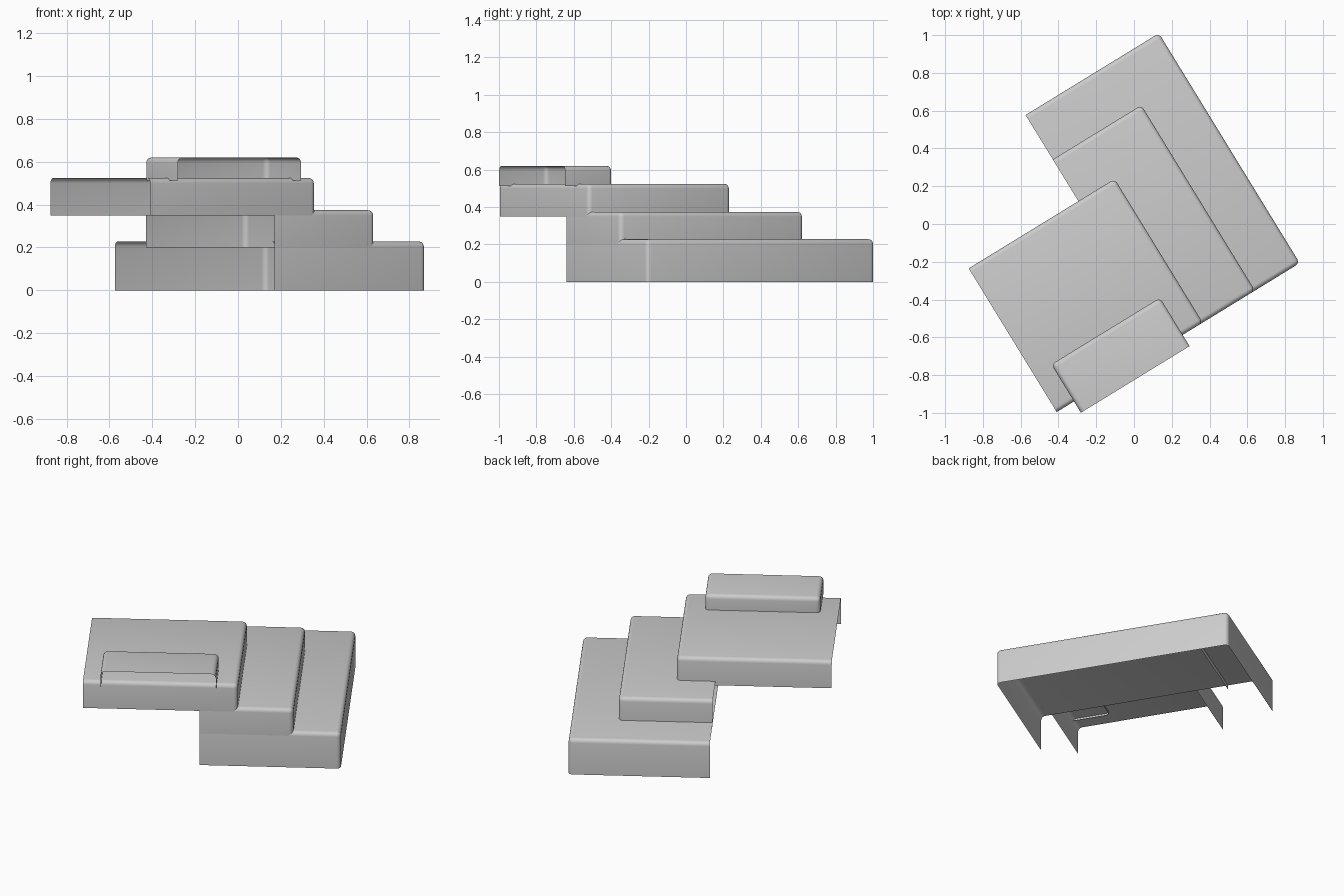
import bpy, bmesh, math
from mathutils import Matrix

if "Cube" in bpy.data.objects:
    bpy.data.objects.remove(bpy.data.objects["Cube"])

ANGLE = math.radians(31.5)   # whole stack is turned about z
RADIUS = 0.025               # rounding of every closed edge


def tier(name, a, b, z, open_side):
    """Thin box shell without a floor and without one side, closed edges rounded."""
    bm = bmesh.new()
    bmesh.ops.create_cube(bm, size=1)
    size = [hi - lo for lo, hi in (a, b, z)]
    mid = [(hi + lo) / 2 for lo, hi in (a, b, z)]
    # remove the floor and the open side
    gone = [f for f in bm.faces
            if f.normal.z < -0.9 or f.normal.dot(open_side) > 0.9]
    bmesh.ops.delete(bm, geom=gone, context='FACES')
    bm.transform(Matrix.Translation(mid) @ Matrix.Diagonal((*size, 1)))
    # round the edges that join two remaining faces
    edges = [e for e in bm.edges if not e.is_boundary]
    bmesh.ops.bevel(bm, geom=edges, offset=RADIUS, segments=4,
                    profile=0.5, affect='EDGES')
    bm.transform(Matrix.Rotation(ANGLE, 4, 'Z'))
    mesh = bpy.data.meshes.new(name)
    bm.to_mesh(mesh)
    bm.free()
    obj = bpy.data.objects.new(name, mesh)
    bpy.context.collection.objects.link(obj)
    bpy.ops.object.select_all(action='DESELECT')
    obj.select_set(True)
    bpy.context.view_layer.objects.active = obj
    bpy.ops.object.shade_smooth_by_angle(angle=math.radians(35))
    return obj


LEFT, FRONT = (-1, 0, 0), (0, -1, 0)
FACE = -0.635   # shared front face of the three lower tiers
SIDE = -0.188   # shared open side of the two lowest tiers

# lower tiers, open to the left
tier("base_tier", (SIDE, 0.640), (FACE, 0.792), (0.0, 0.228), LEFT)
tier("second_tier", (SIDE, 0.362), (FACE, 0.516), (0.20, 0.374), LEFT)
tier("third_tier", (-0.869, 0.0375), (FACE, 0.257), (0.349, 0.524), LEFT)
# small top block, open to the front
tier("top_block", (-0.7615, -0.087), (-0.705, -0.405), (0.512, 0.62), FRONT)
